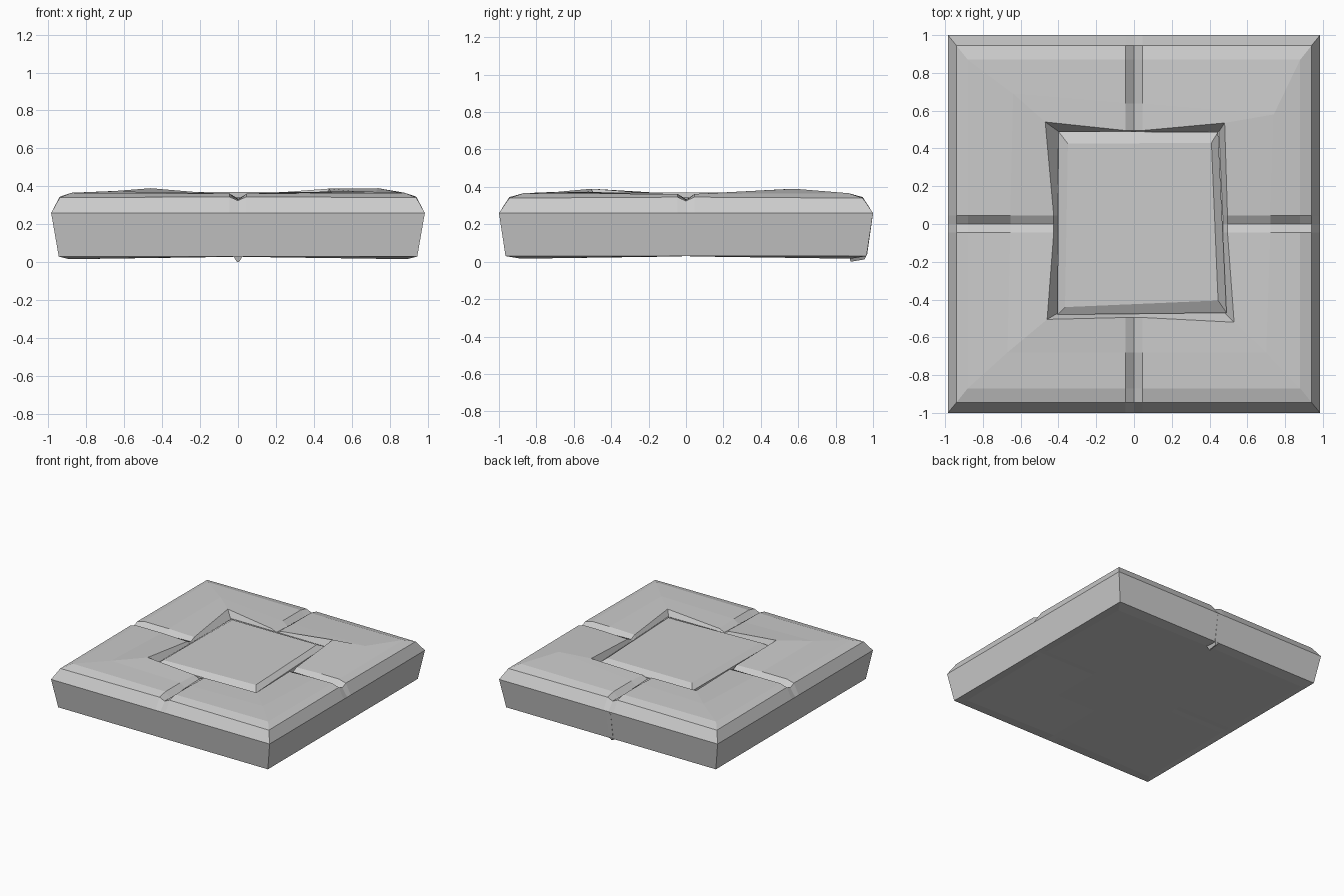
import bpy, bmesh

if "Cube" in bpy.data.objects:
    bpy.data.objects.remove(bpy.data.objects["Cube"])

def make_object(name, rings, cap_start=True, cap_end=True):
    """Skin a stack of closed rings into a solid."""
    bm = bmesh.new()
    loops = [[bm.verts.new(p) for p in ring] for ring in rings]
    n = len(loops[0])
    for a, b in zip(loops, loops[1:]):
        for i in range(n):
            j = (i + 1) % n
            bm.faces.new((a[i], a[j], b[j], b[i]))
    for loop, wanted in ((loops[0], cap_start), (loops[-1], cap_end)):
        if wanted:
            if n == 4:
                bm.faces.new(loop)
            else:
                bmesh.ops.contextual_create(bm, geom=loop)
    bmesh.ops.recalc_face_normals(bm, faces=bm.faces)
    me = bpy.data.meshes.new(name)
    bm.to_mesh(me)
    bm.free()
    ob = bpy.data.objects.new(name, me)
    bpy.context.collection.objects.link(ob)
    return ob

def ring(corners, corner_z, side_z, groove_z, mids=None, gap=0.045):
    """16 points: each side has a corner, stone edge, groove centre, stone edge."""
    pts = []
    for i in range(4):
        (ax, ay), (bx, by) = corners[i], corners[(i + 1) % 4]
        along_x = i % 2 == 0
        t = (-ax / (bx - ax)) if along_x else (-ay / (by - ay))
        mx, my = mids[i] if mids else (ax + (bx - ax) * t, ay + (by - ay) * t)
        d = gap if i < 2 else -gap
        dx, dy = (d, 0) if along_x else (0, d)
        pts += [(ax, ay, corner_z[i]), (mx - dx, my - dy, side_z),
                (mx, my, groove_z), (mx + dx, my + dy, side_z)]
    return pts

def rect(x, y):
    return [(-x, -y), (x, -y), (x, y), (-x, y)]

# Stone frame: underside, walls, outer chamfer, worn top, cracks and recess
inner = [(-0.46, -0.505), (0.53, -0.52), (0.48, 0.535), (-0.47, 0.54)]
mids = [(0, -0.495), (0.495, 0), (0, 0.495), (-0.425, 0)]
floor_mids = [(0, -0.47), (0.47, 0), (0, 0.475), (-0.405, 0)]
frame_rings = [
    ring(rect(0.40, 0.40), [0.028] * 4, 0.03, 0.03),
    ring(rect(0.89, 0.88), [0.016] * 4, 0.028, 0.03),
    ring(rect(0.945, 0.965), [0.03] * 4, 0.03, 0.03),
    ring(rect(0.985, 1.0), [0.26] * 4, 0.26, 0.26),
    ring(rect(0.94, 0.945), [0.34] * 4, 0.345, 0.325),
    ring(rect(0.88, 0.87), [0.366] * 4, 0.362, 0.315),
    ring([(-0.67, -0.68), (0.70, -0.68), (0.74, 0.58), (-0.64, 0.69)],
         [0.374, 0.372, 0.39, 0.376], 0.362, 0.33),
    ring(inner, [0.39, 0.374, 0.388, 0.382], 0.355, 0.335, mids),
    ring([(-0.40, -0.47), (0.48, -0.47), (0.45, 0.49), (-0.40, 0.49)],
         [0.31] * 4, 0.31, 0.30, floor_mids),
]
make_object("stone_frame", frame_rings)

# Centre slab with a bevelled, slightly skewed top
low = [(-0.405, -0.48), (0.49, -0.47), (0.445, 0.487), (-0.40, 0.49)]
top = [(-0.365, -0.44), (0.445, -0.405), (0.445, 0.435), (-0.35, 0.425)]
top[2] = (0.41, 0.43)
make_object("centre_slab", [
    [(x, y, 0.27) for x, y in low],
    [(x, y, 0.342) for x, y in low],
    [(x, y, 0.37) for x, y in top],
])

# Small chip hanging under the back edge, below the crack
make_object("crack_chip", [
    [(-0.005, 0.88, 0.0), (0.005, 0.88, 0.0), (0.005, 0.955, 0.012), (-0.005, 0.955, 0.012)],
    [(-0.03, 0.87, 0.04), (0.03, 0.87, 0.04), (0.02, 0.969, 0.04), (-0.02, 0.969, 0.04)],
    [(-0.03, 0.87, 0.25), (0.03, 0.87, 0.25), (0.02, 0.999, 0.25), (-0.02, 0.999, 0.25)],
])
